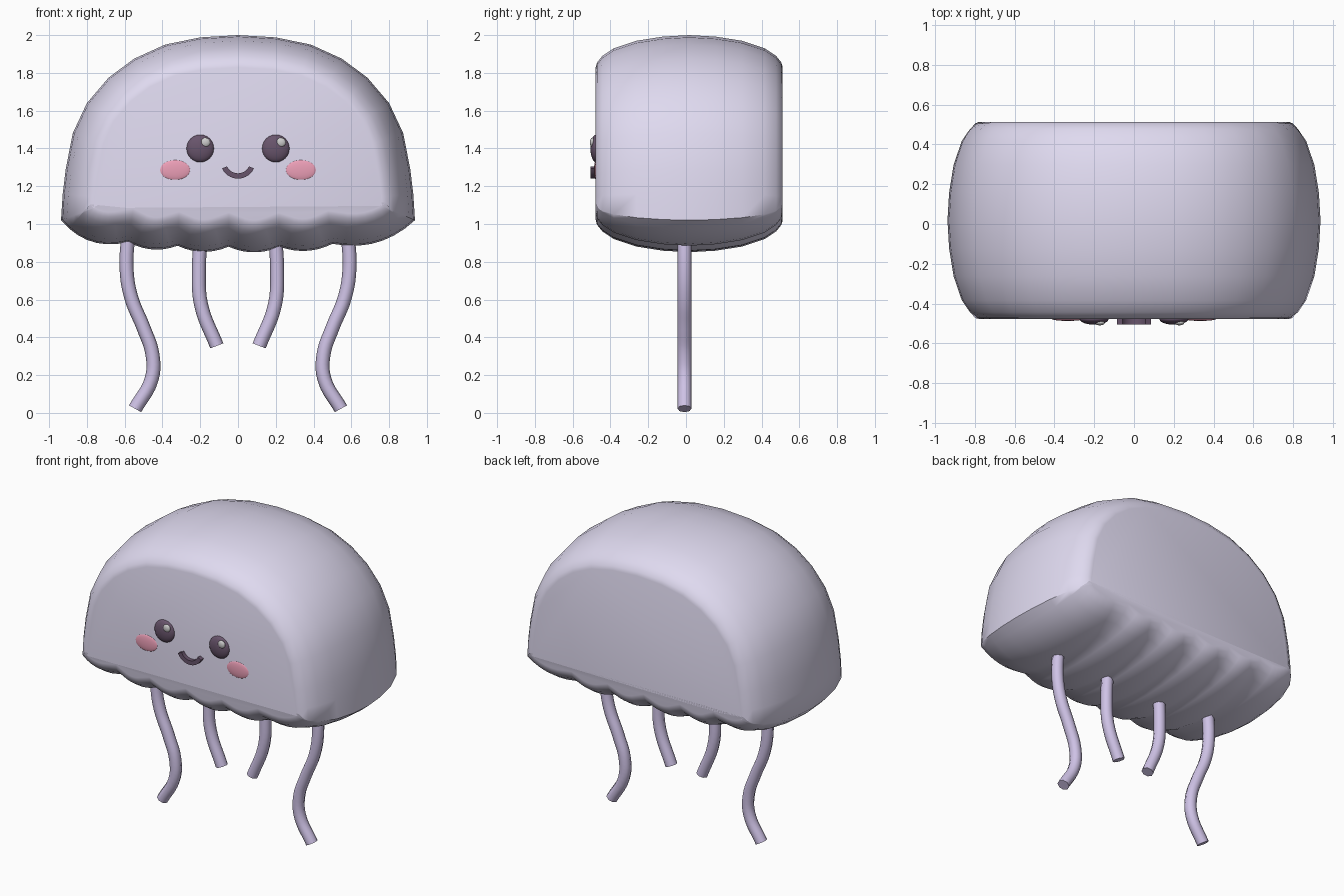
import bpy, bmesh, math
from mathutils import Vector

if "Cube" in bpy.data.objects:
    bpy.data.objects.remove(bpy.data.objects["Cube"])


def material(name, rgb):
    m = bpy.data.materials.new(name)
    m.diffuse_color = (*rgb, 1)
    m.use_nodes = True
    m.node_tree.nodes["Principled BSDF"].inputs["Base Color"].default_value = m.diffuse_color
    return m


LILAC = material("lilac", (0.74, 0.70, 0.87))
VIOLET = material("violet", (0.62, 0.54, 0.79))
DARK = material("dark_plum", (0.14, 0.09, 0.15))
PINK = material("pink", (0.85, 0.35, 0.48))
SHINE = material("shine", (0.62, 0.62, 0.62))


def loft(name, rings, mat, angle):
    """Skin equal-length closed rings and cap both ends."""
    bm = bmesh.new()
    vs = [[bm.verts.new(p) for p in r] for r in rings]
    n = len(vs[0])
    for a, b in zip(vs, vs[1:]):
        for i in range(n):
            j = (i + 1) % n
            bm.faces.new((a[i], a[j], b[j], b[i]))
    bm.faces.new(vs[0])
    bm.faces.new(vs[-1])
    bmesh.ops.recalc_face_normals(bm, faces=bm.faces)
    me = bpy.data.meshes.new(name)
    bm.to_mesh(me)
    bm.free()
    ob = bpy.data.objects.new(name, me)
    bpy.context.collection.objects.link(ob)
    me.materials.append(mat)
    bpy.ops.object.select_all(action='DESELECT')
    ob.select_set(True)
    bpy.context.view_layer.objects.active = ob
    bpy.ops.object.shade_smooth_by_angle(angle=math.radians(angle))
    return ob


def inset(pts, d):
    """Mitred inward offset of a counter-clockwise outline."""
    out = []
    for i, p in enumerate(pts):
        a = (p - pts[i - 1]).normalized()
        b = (pts[(i + 1) % len(pts)] - p).normalized()
        na, nb = Vector((-a.y, a.x)), Vector((-b.y, b.x))
        out.append(p + (na + nb) * (d / (1 + na.dot(nb))))
    return out


# Bell outline: half dome mirrored, then scalloped hem from left to right
half = [(0.937, 1.02), (0.928, 1.16), (0.912, 1.29), (0.875, 1.48), (0.80, 1.64),
        (0.685, 1.775), (0.55, 1.875), (0.385, 1.95), (0.2, 1.988)]
outline = [Vector(p) for p in half] + [Vector((0, 2.0))]
outline += [Vector((-x, z)) for x, z in reversed(half)]
cusps = [(-0.937, 1.02), (-0.58, 0.905), (-0.32, 0.885), (-0.05, 0.88),
         (0.22, 0.88), (0.5, 0.895), (0.937, 1.02)]
STEPS = 7
for k, (p, q) in enumerate(zip(cusps, cusps[1:])):
    p, q = Vector(p), Vector(q)
    sag = 0.058 if k in (0, 5) else 0.03
    down = Vector((q.y - p.y, p.x - q.x)).normalized()
    for s in range(0 if k else 1, STEPS):
        t = s / STEPS
        outline.append(p.lerp(q, t) + down * sag * 4 * t * (1 - t))

# Bell: outline swept front to back with rounded rims
rim = [(0.495, 0.17), (0.488, 0.145), (0.46, 0.11), (0.40, 0.07),
       (0.28, 0.03), (0.14, 0.008)]
profile = [(-y, d) for y, d in rim] + [(0, 0)] + [(y, d) for y, d in reversed(rim)]
loft("bell", [[(p.x, y + 0.017, p.y) for p in inset(outline, d)] for y, d in profile],
     LILAC, 50)


# Tentacles
def tentacle(name, pts, side):
    cu = bpy.data.curves.new(name, 'CURVE')
    cu.dimensions = '3D'
    cu.bevel_depth = 0.037
    cu.bevel_resolution = 2
    cu.resolution_u = 5
    cu.use_fill_caps = True
    sp = cu.splines.new('BEZIER')
    sp.bezier_points.add(len(pts) - 1)
    for bp, (x, z) in zip(sp.bezier_points, pts):
        bp.co = (side * x, -0.008, z)
        bp.handle_left_type = bp.handle_right_type = 'AUTO'
    cu.materials.append(VIOLET)
    bpy.context.collection.objects.link(bpy.data.objects.new(name, cu))


outer = [(0.58, 0.96), (0.59, 0.76), (0.565, 0.61), (0.5, 0.45),
         (0.453, 0.31), (0.457, 0.18), (0.545, 0.022)]
inner = [(0.195, 0.96), (0.207, 0.75), (0.195, 0.57), (0.112, 0.355)]


# Face details
def button(name, loc, size, mat):
    bpy.ops.mesh.primitive_uv_sphere_add(segments=24, ring_count=12, location=loc)
    ob = bpy.context.object
    ob.name = name
    ob.scale = size
    ob.data.materials.append(mat)
    bpy.ops.object.shade_smooth()


for side, label in ((-1, "left"), (1, "right")):
    tentacle(label + "_outer_tentacle", outer, side)
    tentacle(label + "_inner_tentacle", inner, side)
    button(label + "_eye", (side * 0.2, -0.476, 1.4), (0.073, 0.03, 0.073), DARK)
    button(label + "_eye_shine", (side * 0.2 + 0.028, -0.496, 1.432),
           (0.025, 0.013, 0.025), SHINE)
    button(label + "_cheek", (side * 0.333, -0.476, 1.286), (0.081, 0.011, 0.053), PINK)

# Mouth: curved bar
angles = [math.radians(-65 + 13 * i) for i in range(11)]
arc = [(0.093 * math.sin(a), 1.333 - 0.093 * math.cos(a)) for a in angles]
arc += [(0.065 * math.sin(a), 1.333 - 0.065 * math.cos(a)) for a in reversed(angles)]
loft("mouth", [[(x, y, z) for x, z in arc] for y in (-0.505, -0.46)], DARK, 40)
